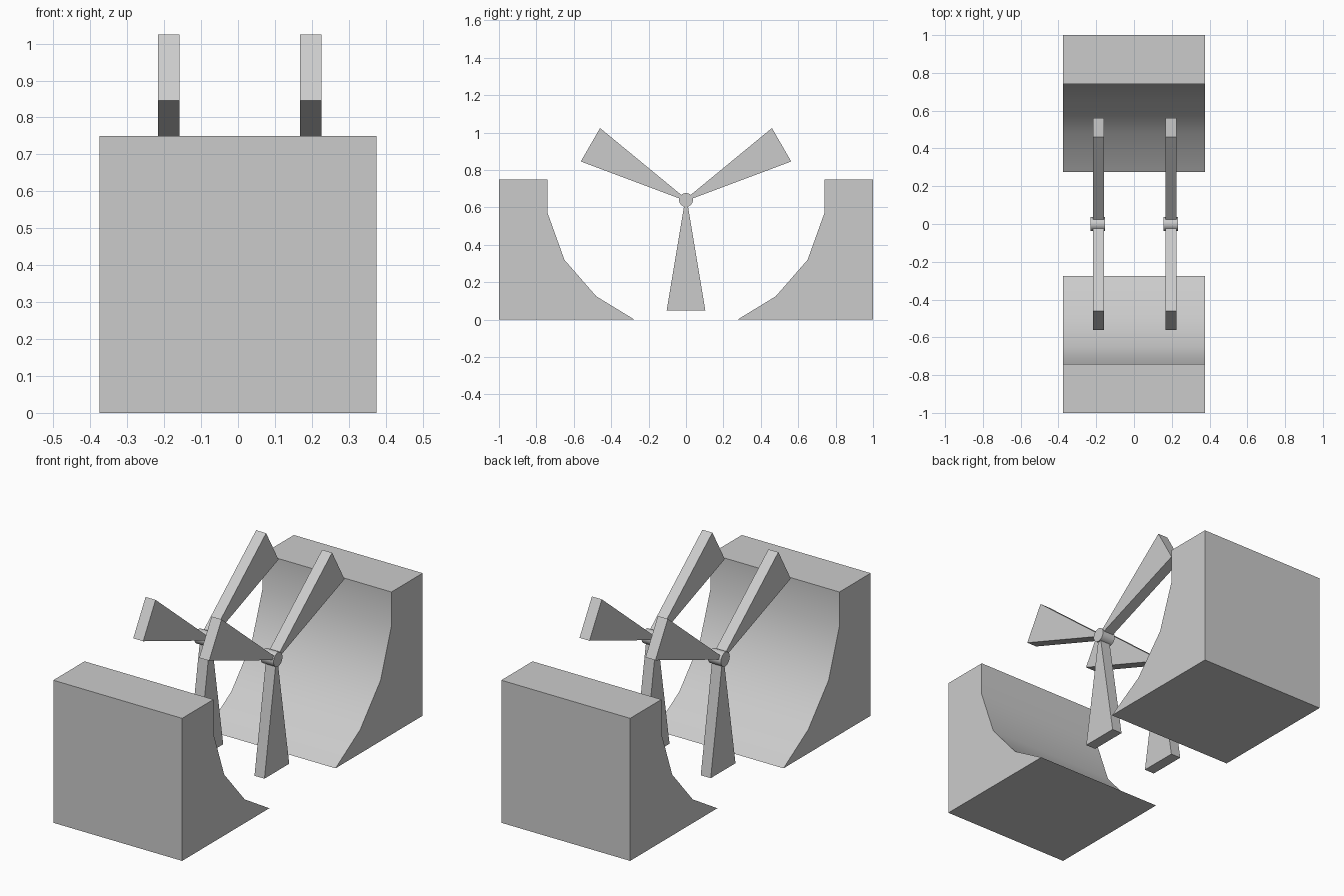
import bpy, bmesh, math

if "Cube" in bpy.data.objects:
    bpy.data.objects.remove(bpy.data.objects["Cube"])

HUB_Z = 0.64


def extrude_x(name, profiles, x0, x1):
    """Extrude closed (y, z) profiles between x0 and x1 into one object."""
    bm = bmesh.new()
    for profile in profiles:
        face = bm.faces.new([bm.verts.new((x0, y, z)) for y, z in profile])
        ext = bmesh.ops.extrude_face_region(bm, geom=[face], use_keep_orig=True)
        for v in ext["geom"]:
            if isinstance(v, bmesh.types.BMVert):
                v.co.x = x1
    bmesh.ops.recalc_face_normals(bm, faces=bm.faces)
    mesh = bpy.data.meshes.new(name)
    bm.to_mesh(mesh)
    bm.free()
    obj = bpy.data.objects.new(name, mesh)
    bpy.context.collection.objects.link(obj)
    return obj


def smooth(obj):
    bpy.ops.object.select_all(action='DESELECT')
    obj.select_set(True)
    bpy.context.view_layer.objects.active = obj
    bpy.ops.object.shade_smooth_by_angle(angle=math.radians(30))


# Curved side blocks, mirrored front to back
block = [(1, 0), (1, 0.75), (0.74, 0.75), (0.74, 0.57),
         (0.65, 0.32), (0.48, 0.125), (0.275, 0)]
for name, side in (("front_block", -1), ("back_block", 1)):
    smooth(extrude_x(name, [[(side * y, z) for y, z in block]], -0.375, 0.375))


# One tapered blade, pointing from the hub along the given angle
def blade(angle):
    c, s = math.cos(angle), math.sin(angle)
    outline = [(0.0, 0.005), (0.0, -0.005), (0.59, -0.103), (0.59, 0.103)]
    return [(r * c - w * s, HUB_Z + r * s + w * c) for r, w in outline]


blades = [blade(math.radians(a)) for a in (30, 150, 270)]

# Two rotors: three blades on a round hub
for side, blade_x, hub_x in (("left", -0.187, -0.191), ("right", 0.197, 0.195)):
    extrude_x(side + "_blades", blades, blade_x - 0.029, blade_x + 0.029)
    bpy.ops.mesh.primitive_cylinder_add(
        vertices=24, radius=0.037, depth=0.076,
        location=(hub_x, 0, HUB_Z), rotation=(0, math.pi / 2, 0))
    hub = bpy.context.object
    hub.name = side + "_hub"
    smooth(hub)
